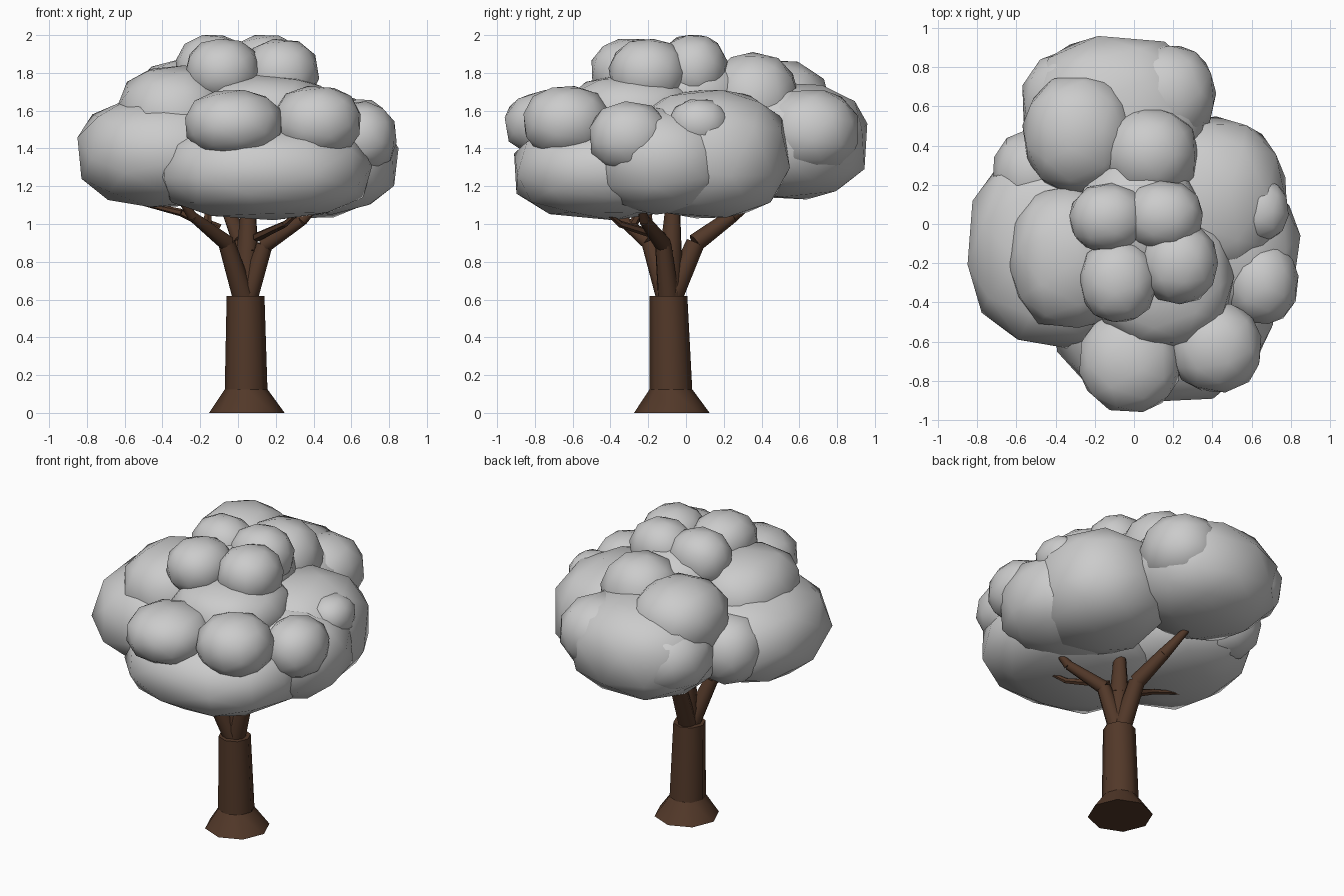
import bpy, bmesh, math, random
from mathutils import Vector, Matrix, Euler

random.seed(4)
bark = bpy.data.materials.new("bark")
bark.diffuse_color = (0.085, 0.04, 0.022, 1)


def finish(name, bm, mat=None, angle=50):
    me = bpy.data.meshes.new(name)
    bm.to_mesh(me)
    bm.free()
    ob = bpy.data.objects.new(name, me)
    bpy.context.collection.objects.link(ob)
    if mat:
        me.materials.append(mat)
    bpy.ops.object.select_all(action='DESELECT')
    ob.select_set(True)
    bpy.context.view_layer.objects.active = ob
    bpy.ops.object.shade_smooth_by_angle(angle=math.radians(angle))
    return ob


def limb(name, pts, radii, sides=8, level=False):
    """Chain of tapered cylinders along a path; level keeps the ends horizontal."""
    bm = bmesh.new()
    for i in range(len(pts) - 1):
        a, b = Vector(pts[i]), Vector(pts[i + 1])
        d = b - a
        if level:
            turn = Matrix.Identity(4)
            turn[0][2], turn[1][2] = d.x / d.z, d.y / d.z
            length = d.z
        else:
            turn = d.to_track_quat('Z', 'Y').to_matrix().to_4x4()
            length = d.length
        bmesh.ops.create_cone(bm, cap_ends=True, segments=sides, radius1=radii[i],
                              radius2=radii[i + 1], depth=length,
                              matrix=Matrix.Translation((a + b) / 2) @ turn)
    return finish(name, bm, bark)


def leaf_clump(name, c, r):
    """Low-poly, slightly boxy ball, randomly turned, fitted to half-sizes r."""
    bm = bmesh.new()
    bmesh.ops.create_icosphere(bm, subdivisions=2, radius=1)
    bm.transform(Euler([random.uniform(0, 6.28) for _ in range(3)]).to_matrix().to_4x4())
    full = (0.86, 0.86, 0.76) if max(r) > 0.35 else (0.92, 0.92, 0.88)
    for k in range(3):
        ext = max(abs(v.co[k]) for v in bm.verts)
        for v in bm.verts:
            s = v.co[k] / ext
            v.co[k] = math.copysign(abs(s) ** full[k], s) * r[k] + c[k]
    return finish(name, bm, None, 60)


# Trunk with flared root
limb("trunk", [(0.047, -0.075, 0), (0.043, -0.08, 0.125), (0.04, -0.093, 0.62)],
     [0.2, 0.113, 0.1], level=True)

# Branches: path, radii
root = (0.04, -0.09, 0.58)
branches = {
    "branch_centre": ([root, (0.05, -0.08, 0.86), (0.055, -0.07, 1.1)], [0.065, 0.06, 0.04]),
    "branch_right": ([root, (0.14, -0.12, 0.89), (0.34, -0.22, 1.02), (0.42, -0.24, 1.1)],
                     [0.06, 0.045, 0.03, 0.015]),
    "branch_left": ([root, (-0.06, -0.19, 0.9), (-0.24, -0.36, 1.04), (-0.3, -0.42, 1.12)],
                    [0.06, 0.045, 0.028, 0.015]),
    "branch_back": ([root, (0.02, 0.05, 0.9), (-0.04, 0.24, 1.04), (-0.1, 0.42, 1.18)],
                    [0.06, 0.05, 0.038, 0.018]),
    "twig_right": ([(0.1, -0.12, 0.93), (0.25, -0.35, 1.0), (0.32, -0.42, 1.06)], [0.025, 0.018, 0.01]),
    "twig_left": ([(-0.1, -0.2, 0.97), (-0.3, -0.2, 1.06), (-0.55, -0.15, 1.12)], [0.03, 0.02, 0.01]),
    "twig_upper": ([(-0.16, -0.28, 1.0), (-0.16, -0.2, 1.14)], [0.025, 0.012]),
    "twig_back": ([(-0.02, 0.2, 1.02), (-0.12, 0.28, 1.16)], [0.025, 0.012]),
}
for name, (pts, radii) in branches.items():
    limb(name, pts, radii, 6 if name.startswith("twig") else 8)

# Canopy: main masses, then the smaller clumps on top
clumps = [
    ((0.14, -0.42, 1.28), (0.57, 0.49, 0.26)),    # front
    ((0.42, -0.12, 1.34), (0.43, 0.38, 0.29)),    # right
    ((0.38, 0.12, 1.37), (0.40, 0.43, 0.34)),     # right rear
    ((-0.38, -0.12, 1.38), (0.47, 0.52, 0.29)),   # left
    ((-0.08, 0.54, 1.44), (0.47, 0.42, 0.31)),    # back
    ((0.02, 0.02, 1.68), (0.32, 0.34, 0.22)),     # core
    ((-0.33, -0.17, 1.57), (0.31, 0.36, 0.27)),
    ((-0.28, 0.46, 1.63), (0.29, 0.31, 0.24)),
    ((0.17, 0.66, 1.49), (0.25, 0.25, 0.22)),
    ((-0.30, 0.62, 1.44), (0.27, 0.27, 0.22)),
    ((-0.50, 0.26, 1.40), (0.22, 0.22, 0.22)),
    ((0.08, 0.36, 1.66), (0.25, 0.24, 0.25)),
    ((0.15, -0.28, 1.58), (0.36, 0.36, 0.21)),
    ((-0.02, -0.70, 1.53), (0.26, 0.26, 0.18)),
    ((0.42, -0.63, 1.54), (0.23, 0.23, 0.19)),
    ((0.65, -0.30, 1.46), (0.19, 0.21, 0.19)),
    ((0.65, 0.07, 1.53), (0.14, 0.16, 0.13)),
    ((-0.08, -0.29, 1.81), (0.20, 0.21, 0.17)),
    ((0.23, -0.20, 1.80), (0.20, 0.21, 0.18)),
    ((-0.13, 0.03, 1.82), (0.20, 0.18, 0.18)),
    ((0.15, 0.04, 1.82), (0.20, 0.18, 0.18)),
]
for i, (c, r) in enumerate(clumps):
    leaf_clump(f"leaf_clump_{i + 1}", c, r)
